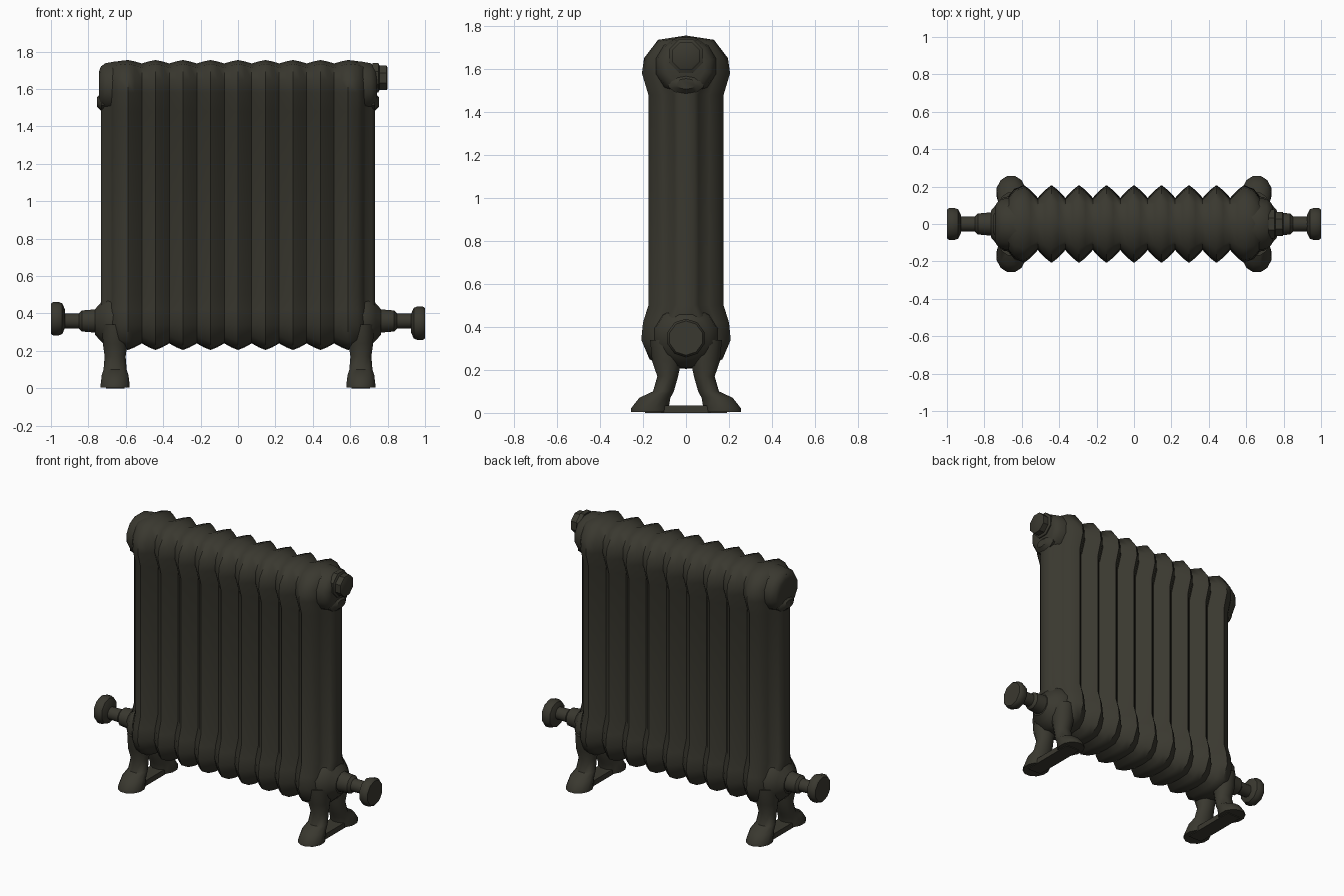
import bpy, bmesh, math

cube = bpy.data.objects.get("Cube")
if cube:
    bpy.data.objects.remove(cube)

iron = bpy.data.materials.new("dark olive iron")
iron.use_nodes = True
COLOUR = (0.042, 0.040, 0.029, 1)
iron.diffuse_color = COLOUR
bsdf = iron.node_tree.nodes["Principled BSDF"]
bsdf.inputs["Base Color"].default_value = COLOUR
bsdf.inputs["Roughness"].default_value = 0.7


def loft(name, rings, angle=40):
    """Skin a list of closed rings and cap both ends."""
    bm = bmesh.new()
    loops = [[bm.verts.new(p) for p in ring] for ring in rings]
    n = len(rings[0])
    for a, b in zip(loops, loops[1:]):
        for i in range(n):
            j = (i + 1) % n
            bm.faces.new((a[i], a[j], b[j], b[i]))
    bm.faces.new(loops[0])
    bm.faces.new(loops[-1])
    bmesh.ops.recalc_face_normals(bm, faces=bm.faces)
    mesh = bpy.data.meshes.new(name)
    bm.to_mesh(mesh)
    bm.free()
    mesh.materials.append(iron)
    obj = bpy.data.objects.new(name, mesh)
    bpy.context.collection.objects.link(obj)
    bpy.ops.object.select_all(action='DESELECT')
    obj.select_set(True)
    bpy.context.view_layer.objects.active = obj
    bpy.ops.object.shade_smooth_by_angle(angle=math.radians(angle))
    return obj


def circle(n):
    return [(math.cos(t), math.sin(t)) for t in
            (math.tau * (i + 0.5) / n for i in range(n))]


def along_x(name, side, profile, z, n=12, wide=1.0):
    """Turned part on a horizontal axis; profile holds (x, radius)."""
    return loft(name, [[(side * x, c * r * wide, z + s * r) for c, s in circle(n)]
                       for x, r in profile])


def along_z(name, x, profile, n=12):
    """Upright part; profile holds (z, y centre, y half, x half)."""
    return loft(name, [[(x + c * hx, yc + s * hy, z) for c, s in circle(n)]
                       for z, yc, hy, hx in profile])


# Ribbed body: side outline swells at each section crest, shrinks in each valley
CREST = [(0, .205), (.10, .21), (.17, .25), (.208, .34), (.20, .42), (.175, .50),
         (.175, 1.48), (.205, 1.58), (.195, 1.65), (.13, 1.735), (0, 1.755)]
VALLEY = [(0, .24), (.08, .245), (.12, .28), (.14, .34), (.13, .42), (.10, .50),
          (.10, 1.48), (.135, 1.58), (.13, 1.65), (.09, 1.715), (0, 1.737)]


def outline(x, f):
    half = [(a[0] * f + b[0] * (1 - f), a[1] * f + b[1] * (1 - f))
            for a, b in zip(CREST, VALLEY)]
    return ([(x, y, z) for y, z in half]
            + [(x, -y, z) for y, z in half[-2:0:-1]])


# Each end narrows from the last crest, through a groove, to a slim middle column
END = [(.64, .7), (.672, .1), (.682, -.3), (.715, -.55), (.733, -.85)]
PITCH = 0.147
rings = [outline(-x, f) for x, f in reversed(END)]
for k in range(-4, 5):
    for offset, fullness in ((-.5, 0), (-.24, .6), (0, 1), (.24, .6)):
        if k > -4 or offset >= 0:
            if k < 4 or offset <= 0:
                rings.append(outline((k + offset) * PITCH, fullness))
rings += [outline(x, f) for x, f in END]
loft("ribbed_sections", rings, 50)

for side, word in ((1, "left"), (-1, "right")):
    # Top header end and the lip beneath it
    along_x(f"{word}_top_header", side,
            [(.58, .135), (.66, .14), (.71, .13), (.735, .11), (.743, .085)],
            1.612, 12, 1.05)
    along_x(f"{word}_header_lip", side,
            [(.65, .035), (.69, .048), (.73, .048), (.755, .025)], 1.53, 10, 1.8)

    # Bottom hub, shoulder above it, pipe and valve disc
    along_x(f"{word}_bottom_hub", side,
            [(.56, .13), (.64, .15), (.70, .14), (.735, .105), (.765, .07)],
            .355, 12, 1.05)
    along_z(f"{word}_hub_shoulder", side * .68,
            [(.36, 0, .13, .065), (.44, 0, .085, .06), (.53, 0, .015, .03)])
    along_x(f"{word}_pipe", side,
            [(.74, .068), (.79, .062), (.835, .058), (.85, .042), (.94, .04)], .36)
    along_x(f"{word}_valve_disc", side,
            [(.925, .05), (.94, .082), (.96, .09), (.988, .09), (1.0, .08)],
            .36 - side * .012, 10)

    # Splayed legs joined by a floor strap
    for s, tag in ((-1, "front"), (1, "back")):
        along_z(f"{word}_{tag}_leg", side * .657,
                [(.005, s * .17, .09, .08), (.022, s * .168, .09, .08),
                 (.07, s * .145, .075, .074), (.10, s * .105, .05, .064),
                 (.17, s * .085, .05, .058), (.24, s * .09, .07, .068),
                 (.34, s * .09, .08, .07)])
    loft(f"{word}_foot_strap",
         [[(side * (.657 + dx), y, z) for dx, z in
           ((-.05, .0), (.05, .0), (.05, .035), (-.05, .035))]
          for y in (-.19, .19)])

# Faceted plug on one header end
along_x("header_plug", 1, [(.72, .085), (.75, .085), (.757, .07), (.795, .07), (.80, .06)],
        1.66, 8)
